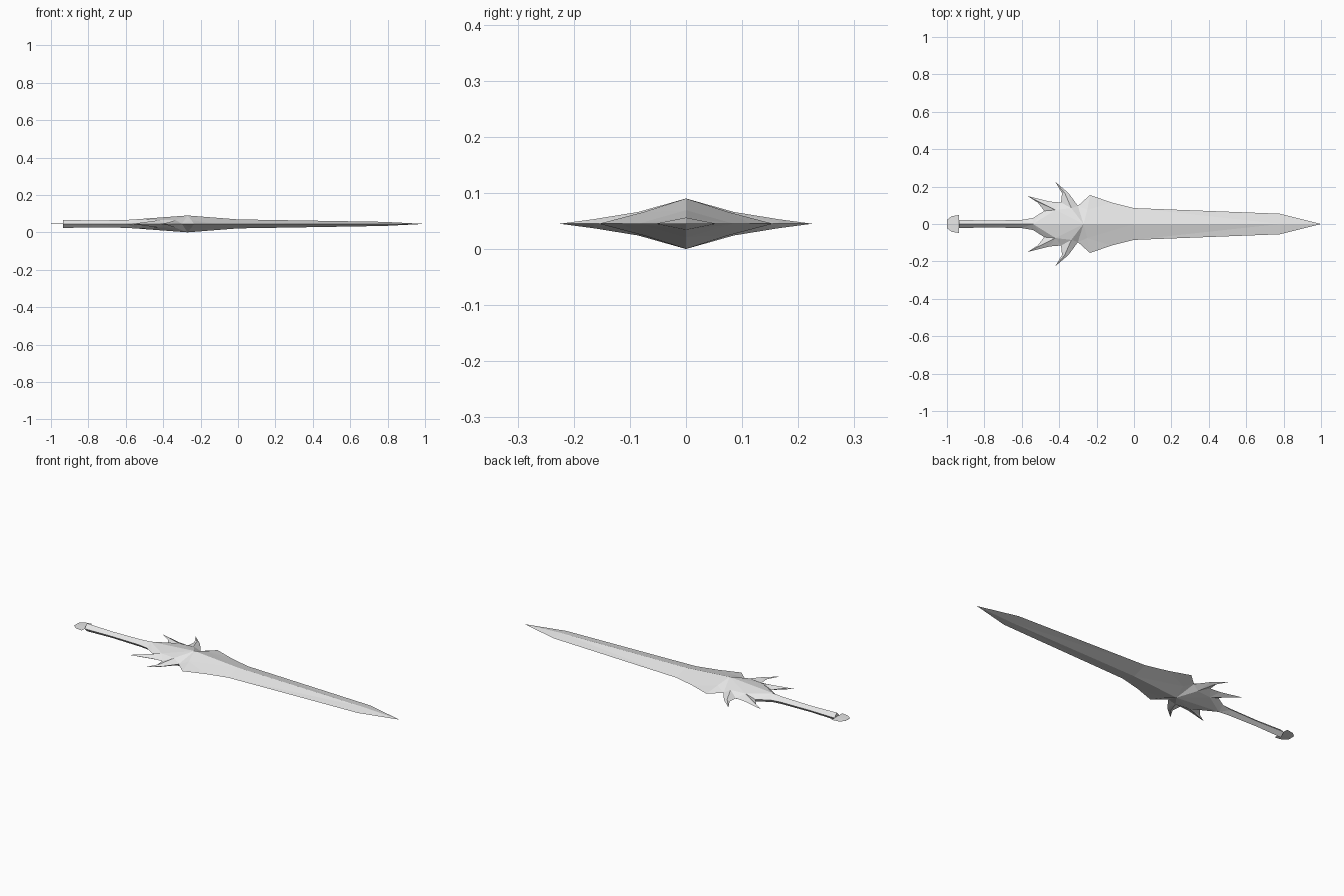
import bpy, bmesh
from mathutils import Vector

cube = bpy.data.objects.get("Cube")
if cube:
    bpy.data.objects.remove(cube, do_unlink=True)

MID = 0.045  # height of the flat mirror plane

steel = bpy.data.materials.new("pale_steel")
steel.use_nodes = True
steel.diffuse_color = (0.8, 0.8, 0.8, 1)
steel.node_tree.nodes["Principled BSDF"].inputs["Base Color"].default_value = (0.8, 0.8, 0.8, 1)


def quarter_part(name, points, faces):
    """Build one quarter from named points, then mirror it across y and z."""
    bm = bmesh.new()
    verts = {k: bm.verts.new(p) for k, p in points.items()}
    for f in faces:
        face = bm.faces.new([verts[k] for k in f.split()])
        face.normal_update()
        if face.normal.dot(Vector((-0.01, 0, 1))) < 0:
            face.normal_flip()
    mesh = bpy.data.meshes.new(name)
    bm.to_mesh(mesh)
    bm.free()
    mesh.materials.append(steel)
    obj = bpy.data.objects.new(name, mesh)
    obj.location.z = MID
    bpy.context.collection.objects.link(obj)
    mod = obj.modifiers.new("mirror", 'MIRROR')
    mod.use_axis = (False, True, True)
    mod.merge_threshold = 0.0005
    return obj


def strip_part(name, stations, cap=False):
    """Diamond-section strip from (x, half width, half height) stations."""
    pts, faces = {}, []
    for i, (x, w, h) in enumerate(stations):
        if w:
            pts[f"s{i}"] = (x, 0, h)
            pts[f"e{i}"] = (x, w, 0)
        else:
            pts[f"s{i}"] = (x, 0, 0)
        if i:
            faces.append(f"s{i-1} e{i-1} s{i}")
            if w:
                faces.append(f"e{i-1} e{i} s{i}")
    if cap:
        pts["c"] = (stations[0][0], 0, 0)
        faces.append("c e0 s0")
    return quarter_part(name, pts, faces)


# Blade, grip and thin pommel plate
strip_part("blade", [(0, 0.085, 0.024), (0.78, 0.055, 0.011), (1, 0, 0)])
strip_part("grip", [(-0.935, 0.022, 0.022), (-0.78, 0.018, 0.018),
                    (-0.6, 0.022, 0.021), (-0.54, 0.032, 0.025)], cap=True)
strip_part("pommel", [(-1, 0.022, 0.001), (-0.975, 0.042, 0.001),
                      (-0.935, 0.048, 0.001)], cap=True)

# Flared blade base, rising to the peak of the sword
quarter_part("blade_base", {
    "peak": (-0.27, 0, 0.045), "spine": (0, 0, 0.024), "mid": (-0.25, 0.075, 0.021),
    "notch": (-0.3, 0.097, 0), "wing": (-0.235, 0.155, 0),
    "waist": (-0.12, 0.115, 0), "edge": (0, 0.085, 0),
}, ["peak mid spine", "notch wing mid", "wing waist mid", "mid waist spine",
    "waist edge spine", "peak notch mid"])

# Guard with two swept spikes on each side
quarter_part("guard", {
    "grip": (-0.54, 0, 0.025), "peak": (-0.27, 0, 0.045), "side": (-0.54, 0.032, 0),
    "root": (-0.48, 0.07, 0), "in1": (-0.515, 0.115, 0), "tip1": (-0.57, 0.15, 0),
    "out1": (-0.45, 0.12, 0), "fork": (-0.39, 0.115, 0), "in2": (-0.385, 0.165, 0),
    "tip2": (-0.42, 0.225, 0), "out2": (-0.35, 0.165, 0), "notch": (-0.3, 0.097, 0),
    "r1": (-0.42, 0.075, 0.02), "r2": (-0.335, 0.085, 0.021), "r3": (-0.37, 0.165, 0.008),
}, ["grip side root", "grip root r1", "grip r1 peak", "root in1 r1", "in1 tip1 r1",
    "tip1 out1 r1", "out1 fork r1", "r1 fork r2", "r1 r2 peak", "fork in2 r3",
    "fork r3 r2", "in2 tip2 r3", "tip2 out2 r3", "r3 out2 r2", "out2 notch r2",
    "r2 notch peak"])
